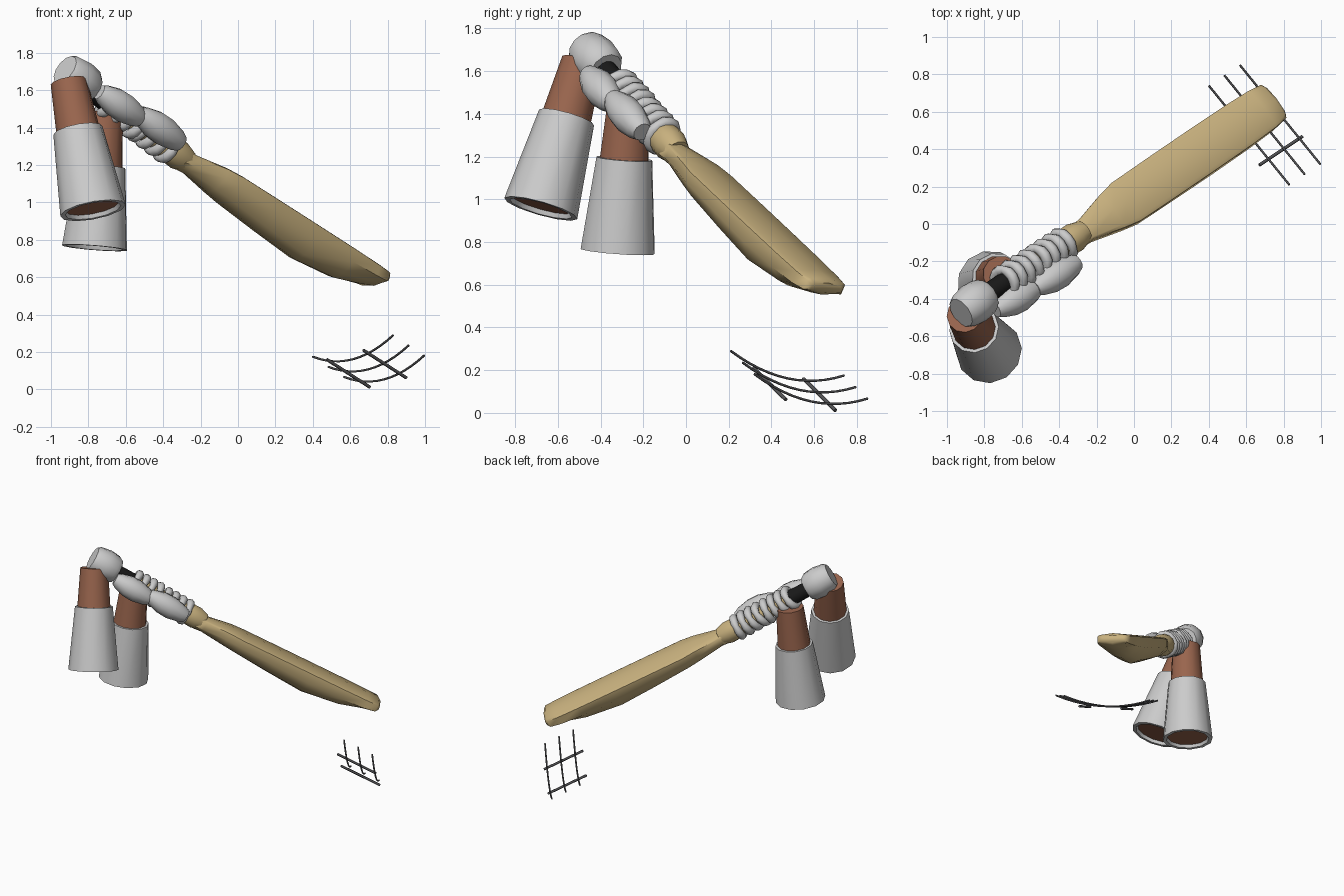
import bpy, bmesh, math
from mathutils import Vector, Matrix

if "Cube" in bpy.data.objects:
    bpy.data.objects.remove(bpy.data.objects["Cube"])


def material(name, rgb):
    m = bpy.data.materials.new(name)
    m.diffuse_color = (*rgb, 1)
    m.use_nodes = True
    m.node_tree.nodes["Principled BSDF"].inputs["Base Color"].default_value = m.diffuse_color
    return m


WOOD = material("wood", (0.58, 0.44, 0.21))
SKIN = material("skin_brown", (0.32, 0.13, 0.075))
BLACK = material("black_grip", (0.01, 0.01, 0.01))
DARK = material("dark_grey", (0.09, 0.09, 0.095))


def finish(name, bm, mat=None, angle=40):
    bmesh.ops.recalc_face_normals(bm, faces=bm.faces)
    me = bpy.data.meshes.new(name)
    bm.to_mesh(me)
    bm.free()
    ob = bpy.data.objects.new(name, me)
    bpy.context.collection.objects.link(ob)
    if mat:
        me.materials.append(mat)
    bpy.ops.object.select_all(action='DESELECT')
    ob.select_set(True)
    bpy.context.view_layer.objects.active = ob
    bpy.ops.object.shade_smooth_by_angle(angle=math.radians(angle))
    return ob


def loft(name, rings, mat=None, caps=True, closed=False, angle=40):
    """Bridge equal-length rings of points into a skin."""
    bm = bmesh.new()
    vs = [[bm.verts.new(p) for p in r] for r in rings]
    n = len(vs[0])
    pairs = list(zip(vs, vs[1:])) + ([(vs[-1], vs[0])] if closed else [])
    for r, s in pairs:
        for i in range(n):
            j = (i + 1) % n
            bm.faces.new((r[i], r[j], s[j], s[i]))
    if caps and not closed:
        bm.faces.new(vs[0])
        bm.faces.new(vs[-1])
    return finish(name, bm, mat, angle)


def frame(axis):
    z = axis.normalized()
    x = z.cross(Vector((0, 0, 1))).normalized()
    return x, z.cross(x), z


def lathe(name, a, b, profile, sides=12, mat=None, closed=False):
    """Revolve (fraction, radius) points around the line a-b."""
    a, b = Vector(a), Vector(b)
    x, y, _ = frame(b - a)
    turn = [2 * math.pi * i / sides for i in range(sides)]
    rings = [[a.lerp(b, t) + r * (x * math.cos(k) + y * math.sin(k)) for k in turn]
             for t, r in profile]
    return loft(name, rings, mat, closed=closed)


# Bat blade: flat face above, swollen spine below
D = Vector((0.73, 0.497, -0.467)).normalized()
W = Vector((0.60, -0.78, 0.105))
W = (W - D * W.dot(D)).normalized()
N = W.cross(D)
TIP = Vector((0.75, 0.66, 0.62))
# distance from toe, half width, side depth, spine depth, drop of face
stations = [(-0.02, 0.09, 0.045, 0.055, 0.015), (0.0, 0.112, 0.06, 0.075, 0.0),
            (0.08, 0.122, 0.07, 0.105, 0), (0.25, 0.128, 0.08, 0.16, 0),
            (0.52, 0.13, 0.085, 0.195, 0), (0.80, 0.13, 0.075, 0.175, 0),
            (1.08, 0.128, 0.065, 0.15, 0), (1.18, 0.11, 0.065, 0.14, 0.0),
            (1.36, 0.066, 0.08, 0.12, 0.015), (1.42, 0.062, 0.09, 0.125, 0.02)]
rings = []
for u, w, side, deep, drop in stations:
    o = TIP - D * u
    sec = [(-1, -drop - 0.01), (-0.85, -drop), (0, -drop + 0.012), (0.85, -drop), (1, -drop - 0.01),
           (1, -side), (0.5, -deep * 0.88), (0, -deep), (-0.5, -deep * 0.88), (-1, -side)]
    rings.append([o + W * (k * w) + N * h for k, h in sec])
loft("bat_blade", rings, WOOD, angle=50)

# Bat handle with dark grip end
H0, H1 = Vector((-0.80, -0.385, 1.61)), Vector((-0.30, -0.06, 1.24))
lathe("bat_handle", H0, H1, [(0.1, 0.052), (0.75, 0.056), (0.85, 0.078), (0.97, 0.08), (1.06, 0.062)], 14, WOOD)
lathe("handle_grip", H0, H1, [(0, 0.054), (0.26, 0.057)], 14, BLACK)

# Handle knob
lathe("handle_knob", (-0.925, -0.475, 1.71), (-0.785, -0.375, 1.605),
      [(0, 0.085), (0.12, 0.1), (0.5, 0.112), (0.85, 0.105), (1, 0.085)], 12)


# Gloved fingers wrapped round the handle, four per hand
def finger(name, c, tilt):
    x, y, z = frame(H1 - H0)
    z = (z + x * tilt * 0.6 + y * tilt).normalized()
    x, y, z = frame(z)
    rings = []
    for i in range(14):
        k = 2 * math.pi * i / 14
        out = x * math.cos(k) + y * math.sin(k)
        fat = 0.029 if i % 4 else 0.023          # knuckle creases
        rings.append([c + out * (0.072 + fat * math.cos(q)) + z * (fat * math.sin(q))
                      for q in [2 * math.pi * j / 8 for j in range(8)]])
    loft(name, rings, closed=True, angle=60)


for hand, start in (("upper", 0.22), ("lower", 0.57)):
    for i in range(4):
        finger(f"{hand}_finger_{i + 1}", H0.lerp(H1, start + i * 0.092), 0.22 - 0.08 * i)

# Padded backs of the gloves
barrel = [(0, 0.042), (0.1, 0.057), (0.35, 0.078), (0.6, 0.08), (0.88, 0.062), (1, 0.045)]
lathe("upper_glove_pad", (-0.74, -0.46, 1.59), (-0.52, -0.34, 1.445), barrel, 12)
lathe("lower_glove_pad", (-0.53, -0.345, 1.475), (-0.305, -0.205, 1.315), barrel, 12)

# Arms with flared open sleeves
for side, top, bottom, cuff in (
        ("left", (-0.905, -0.485, 1.645), (-0.775, -0.68, 0.957), 0.38),
        ("right", (-0.71, -0.268, 1.48), (-0.767, -0.32, 0.757), 0.40)):
    lathe(f"{side}_arm", top, bottom, [(0, 0.098), (cuff, 0.117), (0.97, 0.145)], 12, SKIN)
    lathe(f"{side}_sleeve", top, bottom,
          [(cuff, 0.112), (cuff, 0.134), (1, 0.178), (1, 0.152), (0.95, 0.14)], 12, closed=True)


# Floating face guard: three bent wires and two straight bars
def wire(name, pts, r):
    cu = bpy.data.curves.new(name, 'CURVE')
    cu.dimensions = '3D'
    cu.bevel_depth, cu.bevel_resolution, cu.use_fill_caps = r, 1, True
    sp = cu.splines.new('POLY')
    sp.points.add(len(pts) - 1)
    for p, q in zip(sp.points, pts):
        p.co = (*q, 1)
    cu.materials.append(DARK)
    bpy.context.collection.objects.link(bpy.data.objects.new(name, cu))


for i in range(3):
    wire(f"guard_wire_{i + 1}",
         [(0.40 + 0.083 * i + 0.43 * t, 0.74 + 0.055 * i - 0.53 * t,
           0.175 - 0.054 * i - 0.168 * t + 0.283 * t * t) for t in [k / 12 for k in range(13)]], 0.006)
wire("guard_bar_back", [(0.475, 0.55, 0.16), (0.705, 0.70, 0.012)], 0.009)
wire("guard_bar_front", [(0.67, 0.315, 0.21), (0.90, 0.468, 0.062)], 0.009)
